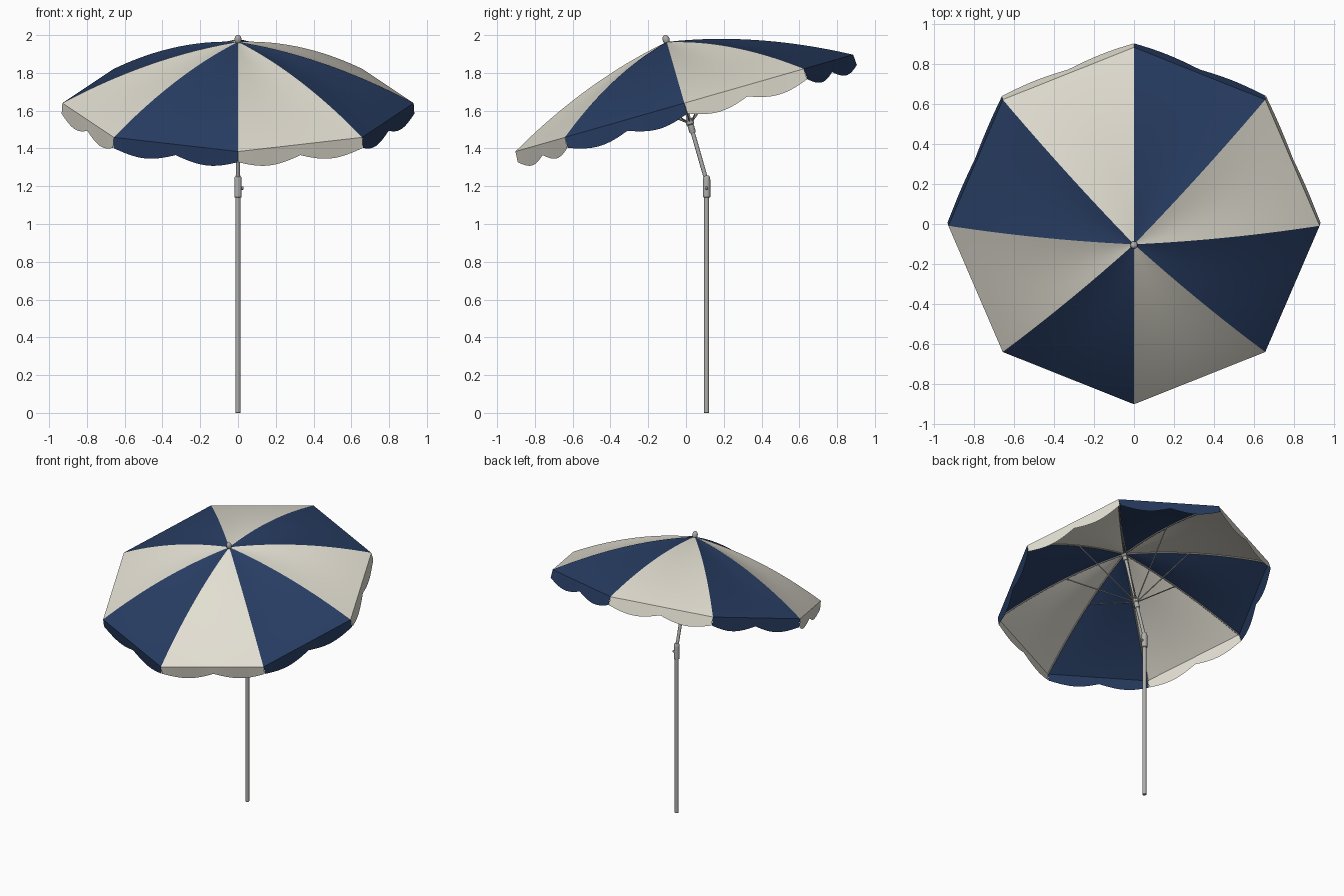
import bpy, bmesh
from math import sin, cos, pi, radians
from mathutils import Matrix, Vector

if "Cube" in bpy.data.objects:
    bpy.data.objects.remove(bpy.data.objects["Cube"])

TILT = Matrix.Translation((0, -0.009, 1.64)) @ Matrix.Rotation(radians(16), 4, 'X')
R, H, N = 0.93, 0.337, 8            # rim radius, dome height, panel count


def dome(r):
    """Rib height: a straight slope with a gentle outward bow."""
    t = r / R
    return H * (1 - t) + 0.18 * t * (1 - t)


def material(name, rgb):
    m = bpy.data.materials.new(name)
    m.diffuse_color = (*rgb, 1)
    m.use_nodes = True
    m.node_tree.nodes["Principled BSDF"].inputs["Base Color"].default_value = m.diffuse_color
    return m


CREAM = material("cream cloth", (0.76, 0.73, 0.64))
BLUE = material("navy cloth", (0.021, 0.047, 0.125))
METAL = material("grey metal", (0.42, 0.42, 0.41))


def finish(name, bm, mats, matrix=Matrix(), angle=35):
    me = bpy.data.meshes.new(name)
    bm.normal_update()
    bm.to_mesh(me)
    bm.free()
    for m in mats:
        me.materials.append(m)
    for p in me.polygons:
        p.use_smooth = True
    me.set_sharp_from_angle(angle=radians(angle))
    ob = bpy.data.objects.new(name, me)
    ob.matrix_world = matrix
    bpy.context.collection.objects.link(ob)
    return ob


def lathe(name, profile, matrix=Matrix(), seg=24):
    """Turn (radius, height) points around the local z axis."""
    bm = bmesh.new()
    rings = [[bm.verts.new((r * cos(2 * pi * i / seg), r * sin(2 * pi * i / seg), z))
              for i in range(seg)] for r, z in profile]
    for a, b in zip(rings, rings[1:]):
        for i in range(seg):
            j = (i + 1) % seg
            bm.faces.new((a[i], a[j], b[j], b[i]))
    bm.faces.new(rings[0][::-1])
    bm.faces.new(rings[-1])
    return finish(name, bm, [METAL], matrix)


def rod(name, points, radius):
    """Round bar through points given in the tilted frame."""
    cu = bpy.data.curves.new(name, 'CURVE')
    cu.dimensions = '3D'
    cu.bevel_depth, cu.bevel_resolution, cu.use_fill_caps = radius, 2, True
    sp = cu.splines.new('POLY')
    sp.points.add(len(points) - 1)
    for p, co in zip(sp.points, points):
        p.co = (*co, 1)
    cu.materials.append(METAL)
    ob = bpy.data.objects.new(name, cu)
    ob.matrix_world = TILT
    bpy.context.collection.objects.link(ob)


def polar(r, a, z):
    return Vector((r * cos(a), r * sin(a), z))


def grid(bm, rows, mat):
    vs = [[bm.verts.new(c) for c in row] for row in rows]
    for a, b in zip(vs, vs[1:]):
        for i in range(len(a) - 1):
            bm.faces.new((a[i], b[i], b[i + 1], a[i + 1])).material_index = mat


# canopy panels and scalloped valance, alternating colours
canopy, valance = bmesh.new(), bmesh.new()
U, T = 32, 20
for k in range(N):
    a0, a1 = 2 * pi * k / N, 2 * pi * (k + 1) / N
    rows = []
    for t in range(T + 1):
        r = 0.008 + (R - 0.008) * t / T
        p, q = polar(r, a0, dome(r)), polar(r, a1, dome(r))
        rows.append([p.lerp(q, u / U) - Vector((0, 0, 0.01 * sin(pi * u / U) * sin(pi * t / T)))
                     for u in range(U + 1)])
    grid(canopy, rows, k % 2)
    out = polar(0.004, (a0 + a1) / 2, 0)
    drop = []
    for s in (0, 0.33, 0.67, 1):
        drop.append([c + out * s - Vector((0, 0, s * (0.058 + 0.037 * abs(sin(2 * pi * u / U)))))
                     for u, c in enumerate(rows[-1])])
    grid(valance, drop, k % 2)
finish("canopy", canopy, [CREAM, BLUE], TILT)
finish("valance", valance, [CREAM, BLUE], TILT)

# ribs under the seams and struts from the runner
for k in range(N):
    a = 2 * pi * k / N
    rs = [0.015 + (R - 0.02) * i / 12 for i in range(13)]
    rod("rib", [polar(r, a, dome(r) - 0.007) for r in rs], 0.005)
    rod("strut", [polar(0.018, a, -0.1), polar(0.42, a, dome(0.42) - 0.01)], 0.004)

# tilted upper parts
lathe("upper_pole", [(0.011, -0.41), (0.011, 0.335)], TILT)
lathe("runner", [(0.014, -0.165), (0.017, -0.16), (0.017, -0.12), (0.021, -0.115),
                 (0.021, -0.09), (0.017, -0.085)], TILT)
lathe("top_hub", [(0.016, 0.27), (0.018, 0.275), (0.018, 0.3), (0.022, 0.305), (0.022, 0.32)], TILT)
lathe("finial", [(0.012, 0.32)] + [(0.0185 * cos(b), 0.35 + 0.026 * sin(b))
      for b in [radians(d) for d in range(-50, 90, 12)]], TILT)

# lower pole and tilt joint
BASE = Matrix.Translation((0, 0.109, 0))
lathe("lower_pole", [(0.012, 0), (0.0135, 0.002), (0.0135, 1.2)], BASE)
lathe("tilt_joint", [(0.016, 1.14), (0.0195, 1.144), (0.0195, 1.235), (0.018, 1.247), (0.012, 1.256)], BASE)
lathe("tilt_button", [(0.009, 0.015), (0.009, 0.026), (0.006, 0.03)],
      Matrix.Translation((0, 0.109, 1.19)) @ Matrix.Rotation(pi / 2, 4, 'Y'), 16)
